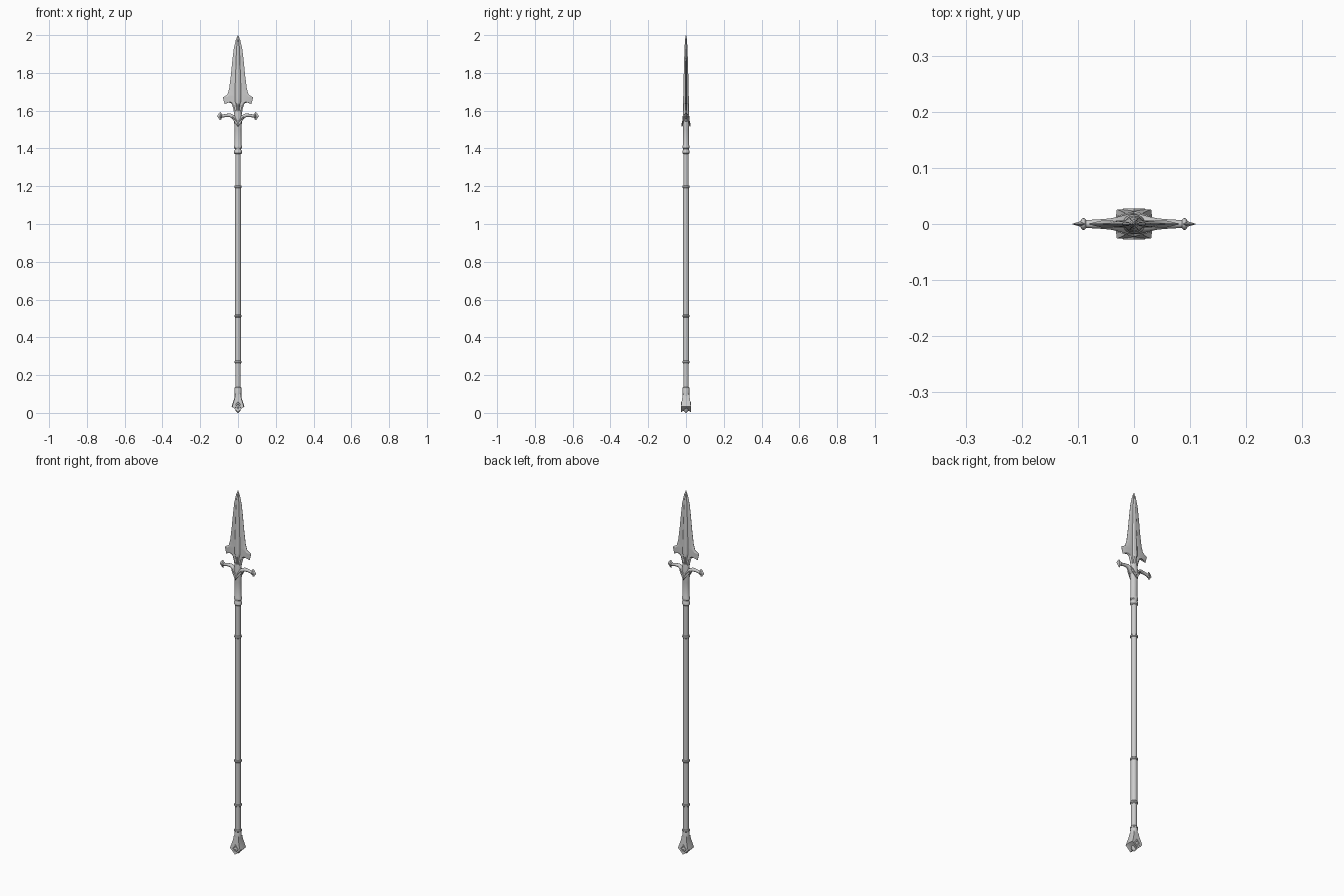
import bpy, bmesh, math
from mathutils import Vector, Matrix

if "Cube" in bpy.data.objects:
    bpy.data.objects.remove(bpy.data.objects["Cube"])


def finish(bm, name, angle=35):
    bmesh.ops.remove_doubles(bm, verts=bm.verts, dist=1e-6)
    bmesh.ops.recalc_face_normals(bm, faces=bm.faces)
    me = bpy.data.meshes.new(name)
    bm.to_mesh(me)
    bm.free()
    ob = bpy.data.objects.new(name, me)
    bpy.context.collection.objects.link(ob)
    bpy.ops.object.select_all(action='DESELECT')
    ob.select_set(True)
    bpy.context.view_layer.objects.active = ob
    bpy.ops.object.shade_smooth_by_angle(angle=math.radians(angle))
    return ob


def loft(name, rings, angle=35):
    """Skin closed rings of points and cap both ends."""
    bm = bmesh.new()
    vs = [[bm.verts.new(p) for p in r] for r in rings]
    n = len(vs[0])
    for a, b in zip(vs, vs[1:]):
        for i in range(n):
            j = (i + 1) % n
            bm.faces.new((a[i], a[j], b[j], b[i]))
    bm.faces.new(vs[0])
    bm.faces.new(vs[-1])
    return finish(bm, name, angle)


def lathe(name, profile, sy=1.0, n=24):
    """Profile is (radius, z)."""
    return loft(name, [[(r * math.cos(k * math.tau / n), sy * r * math.sin(k * math.tau / n), z)
                        for k in range(n)] for r, z in profile])


def collar(name, z, r, h):
    lathe(name, [(r - .003, z - h), (r, z - h * .5), (r, z + h * .5), (r - .003, z + h)])


# Shaft sections and grips
lathe("lower_shaft", [(.0145, .10), (.0145, .27)])
lathe("lower_grip", [(.0160, .26), (.0160, .515)])
lathe("main_grip", [(.0155, .51), (.0155, 1.20)])
lathe("upper_shaft", [(.0145, 1.19), (.0145, 1.40)])
for i, z in enumerate((.13, .27, .513, 1.197)):
    collar(f"shaft_collar_{i}", z, .019, .007)

# Socket under the blade, with a double ring at its foot
lathe("socket", [(.016, 1.37), (.0205, 1.375), (.0205, 1.388), (.017, 1.393), (.017, 1.398),
                 (.021, 1.403), (.021, 1.413), (.0175, 1.42), (.0175, 1.50), (.020, 1.53),
                 (.020, 1.57), (.016, 1.60)], sy=.87)

# Blade: each row runs from the midline (zc) to the outline (x, z), t = rib thickness
rows = [(2.0, .001, 2.0, .001), (1.975, .012, 1.973, .005), (1.93, .023, 1.925, .008),
        (1.86, .031, 1.855, .010), (1.79, .038, 1.785, .012), (1.72, .047, 1.715, .0135),
        (1.695, .056, 1.685, .014), (1.68, .080, 1.670, .0145), (1.665, .071, 1.635, .015),
        (1.65, .056, 1.645, .015), (1.635, .034, 1.638, .015), (1.615, .025, 1.610, .015),
        (1.57, .018, 1.570, .015)]
section = [(1, .06), (.72, .42), (.34, .42), (.20, .85), (0, 1)]
rings = []
for zc, x, z, t in rows:
    quarter = []
    for f, h in section:
        # the rib keeps a narrow width where the barbs flare out
        w = f * x if f > .5 else f * min(x, .046)
        quarter.append((w, h * t, zc + (z - zc) * w / x))
    top = quarter + [(-a, b, c) for a, b, c in quarter[-2::-1]]
    rings.append(top + [(a, -b, c) for a, b, c in reversed(top)])
loft("blade", rings, 25)

# Crossguard: curved arms rising out of a V, with pointed finials
for s, side in ((1, "right"), (-1, "left")):
    path = [(-.002, 1.530, .010, .018), (.010, 1.548, .011, .018), (.024, 1.566, .011, .014),
            (.042, 1.576, .0095, .010), (.065, 1.575, .008, .008), (.088, 1.570, .008, .007)]
    rings = []
    for i, (x, z, r, ry) in enumerate(path):
        a, b = path[max(i - 1, 0)], path[min(i + 1, len(path) - 1)]
        d = Vector((b[0] - a[0], b[1] - a[1])).normalized()
        rings.append([(s * (x - d.y * r * math.cos(q)), ry * math.sin(q),
                       z + d.x * r * math.cos(q))
                      for q in [k * math.tau / 12 for k in range(12)]])
    loft("guard_arm_" + side, rings)

    # bead across the arm end
    bm = bmesh.new()
    bmesh.ops.create_uvsphere(bm, u_segments=16, v_segments=8, radius=1,
                              matrix=Matrix.Translation((s * .090, 0, 1.571))
                              @ Matrix.Diagonal((.006, .011, .013, 1)))
    finish(bm, "guard_bead_" + side)

    # flat arrow shaped finial
    bm = bmesh.new()
    outline = [(.084, 1.571), (.090, 1.593), (.098, 1.590), (.111, 1.571),
               (.098, 1.552), (.090, 1.549)]
    rim = [bm.verts.new((s * x, 0, z)) for x, z in outline]
    for y in (-.005, .005):
        c = bm.verts.new((s * .095, y, 1.571))
        for i in range(6):
            bm.faces.new((rim[i], rim[(i + 1) % 6], c))
    finish(bm, "guard_finial_" + side, 20)

    # raised chevron where the guard wraps the neck
    bm = bmesh.new()
    for y in (-1, 1):
        lo = [(0, .0205, 1.515), (s * .026, .013, 1.552), (s * .030, .012, 1.566),
              (0, .0205, 1.532)]
        bm.faces.new([bm.verts.new((x, y * d, z)) for x, d, z in lo])
    ob = finish(bm, "neck_chevron_" + side)
    m = ob.modifiers.new("thickness", 'SOLIDIFY')
    m.thickness = .005
    m.offset = 0

# Butt cap: collar flaring into a diamond foot with a scooped underside
lathe("butt_sleeve", [(.018, .06), (.0175, .09), (.0185, .125), (.016, .132)])
outline = [(0, .004), (.034, .034), (.027, .054), (.019, .078), (.016, .10)]
outline += [(-x, z) for x, z in outline[:0:-1]]


def depth(z):
    return .026 if z < .04 else max(.026 - (z - .04) * .16, .0165)


def slab(f):
    return [(x * (1 - .10 * abs(f)), f * depth(z), z + (.014 * (1 - abs(f)) if z < .01 else 0))
            for x, z in outline]


loft("butt_foot", [slab(f) for f in (-1, -.65, 0, .65, 1)], 30)

# Raised diamond boss on the front and back of the foot
for s, side in ((-1, "front"), (1, "back")):
    rings = []
    for k, y in ((1, .022), (.9, .0275), (.55, .0275), (.45, .0255), (.2, .0275)):
        rings.append([(.022 * k, s * y, .036), (0, s * y, .036 + .024 * k),
                      (-.022 * k, s * y, .036), (0, s * y, .036 - .024 * k)])
    loft("butt_boss_" + side, rings, 20)

# Butt point that rests on the floor
lathe("butt_point", [(.001, 0), (.012, .010), (.016, .03)], n=8)
